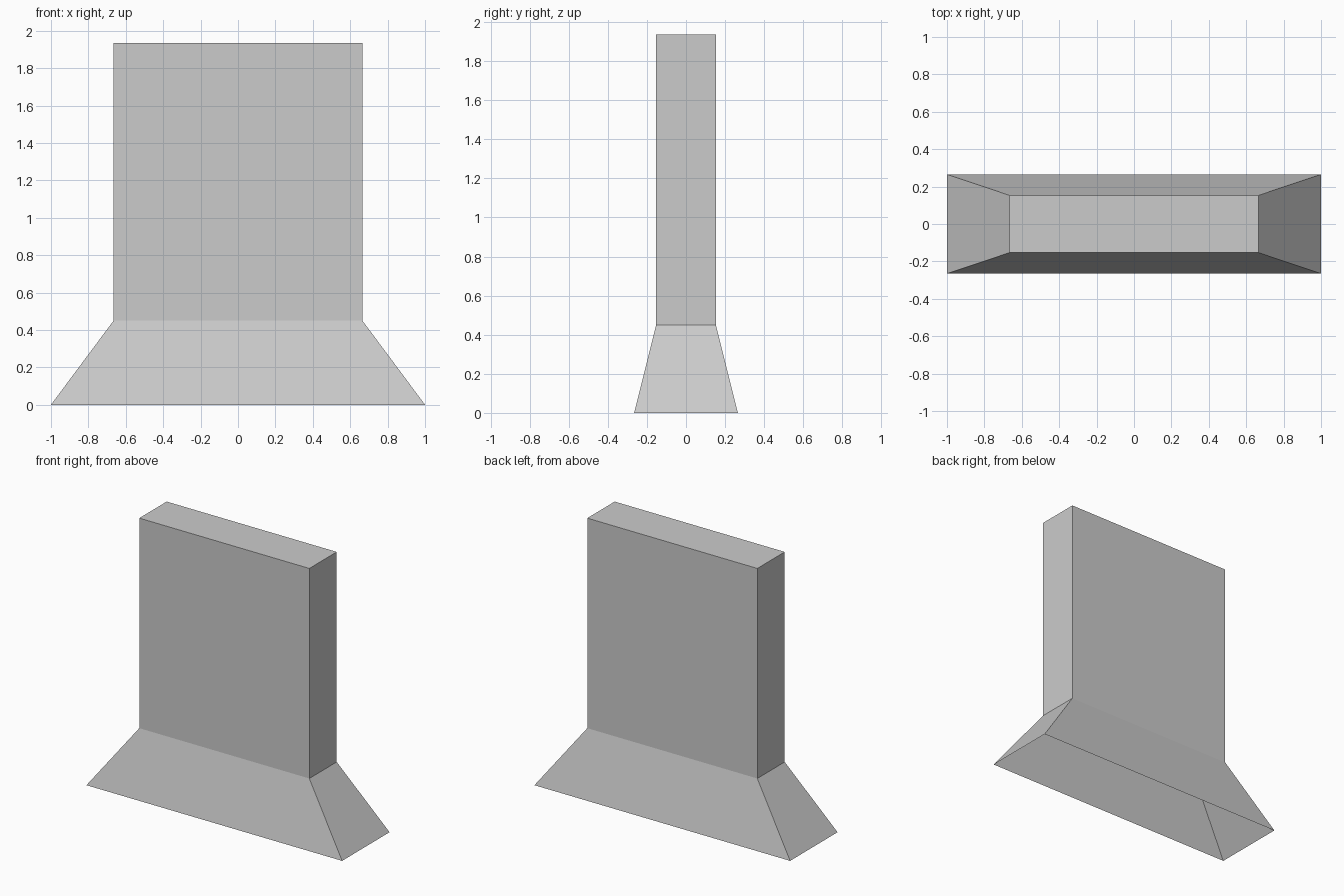
import bpy, bmesh

cube = bpy.data.objects.get("Cube")
if cube:
    bpy.data.objects.remove(cube, do_unlink=True)

grey = bpy.data.materials.new("plain_grey")
grey.use_nodes = True
color = (0.6, 0.6, 0.6, 1)
grey.diffuse_color = color
grey.node_tree.nodes["Principled BSDF"].inputs["Base Color"].default_value = color

# Half width, half depth and height of each ring: flared foot, neck, top
RINGS = [(1.0, 0.265, 0.0), (0.665, 0.153, 0.45), (0.665, 0.153, 1.935)]

bm = bmesh.new()
loops = [[bm.verts.new((sx * w, sy * d, z))
          for sx, sy in ((-1, -1), (1, -1), (1, 1), (-1, 1))]
         for w, d, z in RINGS]

# Side walls between rings; the underside stays open
for low, high in zip(loops, loops[1:]):
    for i in range(4):
        j = (i + 1) % 4
        bm.faces.new((low[i], low[j], high[j], high[i]))

# Flat top cap
bm.faces.new(loops[-1])

mesh = bpy.data.meshes.new("flared_wall")
bm.to_mesh(mesh)
bm.free()
mesh.materials.append(grey)
wall = bpy.data.objects.new("flared_wall", mesh)
bpy.context.collection.objects.link(wall)
